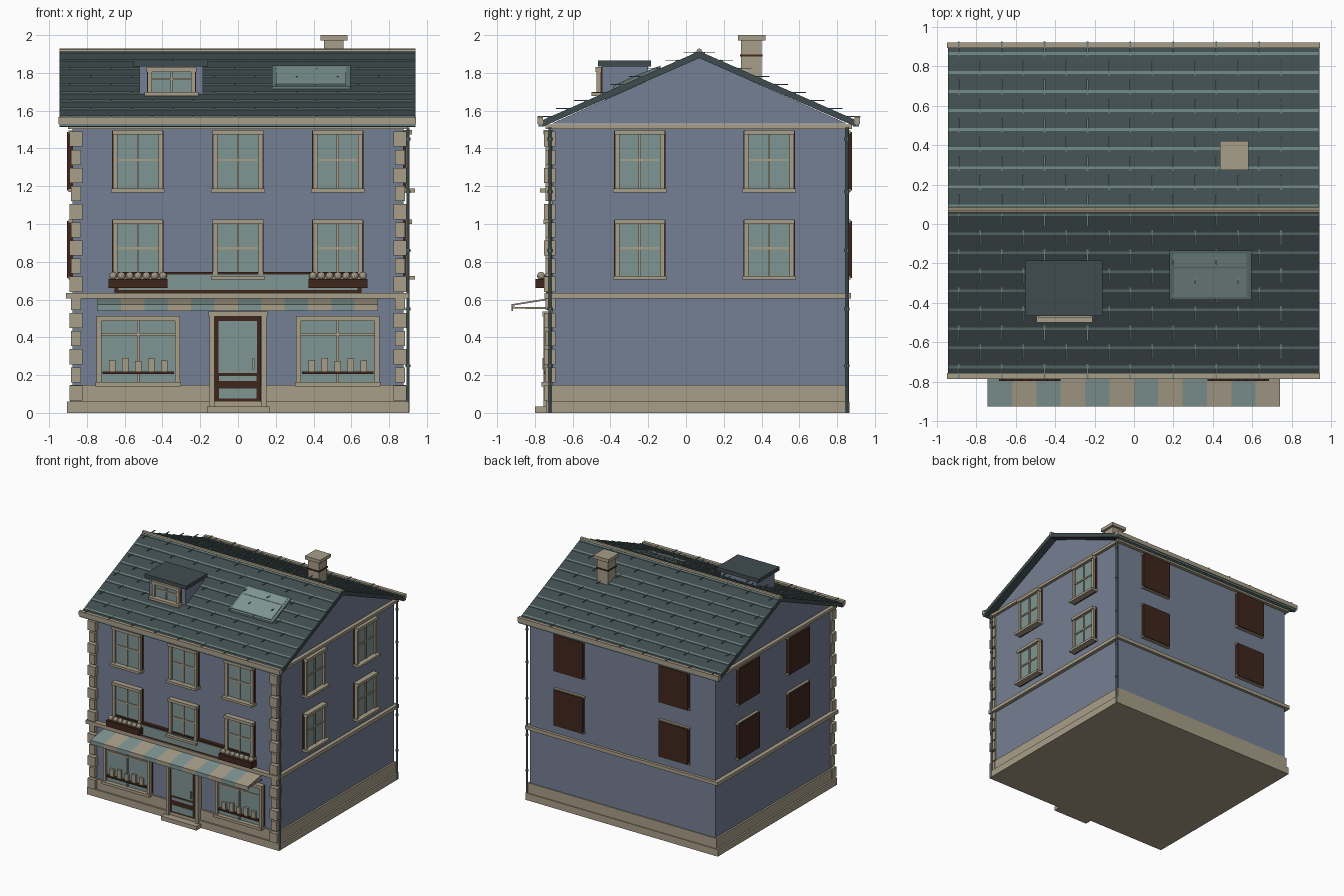
import bpy, bmesh, math
from mathutils import Matrix, Vector

if "Cube" in bpy.data.objects:
    bpy.data.objects.remove(bpy.data.objects["Cube"])

def lin(c):
    return c / 12.92 if c <= 0.04045 else ((c + 0.055) / 1.055) ** 2.4

def material(name, r, g, b):
    m = bpy.data.materials.new(name)
    m.diffuse_color = (lin(r), lin(g), lin(b), 1)
    m.use_nodes = True
    m.node_tree.nodes["Principled BSDF"].inputs["Base Color"].default_value = m.diffuse_color
    return m

WALL = material("blue grey render", 0.46, 0.50, 0.58)
STONE = material("tan stone", 0.66, 0.62, 0.535)
SLATE = material("dark slate", 0.25, 0.30, 0.31)
GLASS = material("pale teal glass", 0.50, 0.59, 0.58)
TRIM = material("teal trim", 0.41, 0.50, 0.49)
BROWN = material("dark brown wood", 0.25, 0.15, 0.11)

def finish(name, bm, *mats):
    bmesh.ops.recalc_face_normals(bm, faces=bm.faces[:])
    me = bpy.data.meshes.new(name)
    bm.to_mesh(me)
    bm.free()
    for m in mats:
        me.materials.append(m)
    ob = bpy.data.objects.new(name, me)
    bpy.context.collection.objects.link(ob)
    return ob

def boxes(name, mat, items):
    """items: (x0, x1, y0, y1, z0, z1)"""
    bm = bmesh.new()
    for x0, x1, y0, y1, z0, z1 in items:
        mx = Matrix.Translation(((x0 + x1) / 2, (y0 + y1) / 2, (z0 + z1) / 2)) @ \
            Matrix.Diagonal((abs(x1 - x0), abs(y1 - y0), abs(z1 - z0), 1))
        bmesh.ops.create_cube(bm, size=1, matrix=mx)
    return finish(name, bm, mat)

def prisms(name, mat, items):
    """items: (yz profile, x0, x1)"""
    bm = bmesh.new()
    for pts, x0, x1 in items:
        a = [bm.verts.new((x0, y, z)) for y, z in pts]
        b = [bm.verts.new((x1, y, z)) for y, z in pts]
        bm.faces.new(a)
        bm.faces.new(b[::-1])
        for i in range(len(a)):
            j = (i + 1) % len(a)
            bm.faces.new((a[i], a[j], b[j], b[i]))
    return finish(name, bm, mat)

XW, YF, YB, YC = 0.875, -0.71, 0.85, 0.07

def on(face, u0, u1, z0, z1, d0, d1):
    """box on a wall: u along the wall, d outward from it"""
    if face == "front":
        return (u0, u1, YF - d1, YF - d0, z0, z1)
    if face == "back":
        return (u0, u1, YB + d0, YB + d1, z0, z1)
    if face == "right":
        return (XW + d0, XW + d1, u0, u1, z0, z1)
    return (-XW - d1, -XW - d0, u0, u1, z0, z1)

# walls, gables, plinth, string course, cornice
boxes("walls", WALL, [(-XW, XW, YF, YB, 0.05, 1.525)])
prisms("gable_walls", WALL, [([(YF, 1.532), (YB, 1.532), (YC, 1.88)], -XW, XW)])
boxes("plinth", STONE, [(-0.905, 0.905, -0.74, 0.865, 0, 0.06),
                        (-0.89, 0.89, -0.725, 0.858, 0.06, 0.147)])
boxes("string_course", STONE, [(-0.91, 0.905, -0.75, 0.873, 0.605, 0.635)])
boxes("cornice", STONE, [(-0.9, 0.9, -0.745, 0.88, 1.503, 1.527)])

# corner stones on the front
q = []
for i in range(15):
    z, w = 0.065 + i * 0.096, 0.008 * (i % 2)
    for s in (-1, 1):
        q.append((s * (0.893 - w), s * (0.822 + w), -0.752 + w, YF + 0.02, z, z + 0.08))
boxes("corner_stones", STONE, q)

# roof
def rz(y):
    return 1.915 - 0.44 * abs(y - YC)

E0, E1 = -0.76, 0.90
prisms("roof", SLATE, [([(E0, rz(E0)), (YC, rz(YC)), (E1, rz(E1)), (E1, rz(E1) - 0.035),
                         (YC, rz(YC) - 0.037), (E0, rz(E0) - 0.035)], -0.945, 0.94)])
rows, ticks = [], []
for s in (-1, 1):
    for k in range(9):
        y = YC + s * (0.795 - 0.0965 * k)
        a, b = y - 0.007, y + 0.007
        rows.append(([(a, rz(a) - 0.01), (b, rz(b) - 0.01), (b, rz(b) + 0.005),
                      (a, rz(a) + 0.005)], -0.94, 0.935))
        x = -0.89 + 0.11 * (k % 2)
        while x < 0.75:
            ticks.append((x - 0.004, x + 0.004, y - s * 0.03, y + s * 0.06,
                          rz(y) + 0.002, rz(y) + 0.007))
            x += 0.218
prisms("slate_course_lines", TRIM, rows)
boxes("slate_joints", TRIM, ticks)
bm = bmesh.new()
bmesh.ops.create_cone(bm, cap_ends=True, segments=8, radius1=0.015, radius2=0.015, depth=1.885,
                      matrix=Matrix.Translation((-0.0025, YC, 1.914)) @ Matrix.Rotation(math.pi / 2, 4, 'Y'))
finish("ridge_cap", bm, STONE)
boxes("fascia", STONE, [(-0.95, 0.943, -0.787, -0.757, 1.53, 1.566),
                        (-0.95, 0.943, 0.893, 0.922, 1.53, 1.566)])
boxes("gutters", TRIM, [(-0.945, 0.94, -0.78, -0.75, 1.515, 1.53),
                        (-0.945, 0.94, 0.885, 0.915, 1.515, 1.53)])

# downpipes on the right corners
bm = bmesh.new()
for y in (-0.72, 0.853):
    bmesh.ops.create_cone(bm, cap_ends=True, segments=10, radius1=0.009, radius2=0.009, depth=1.51,
                          matrix=Matrix.Translation((0.9, y, 0.757)))
    for z in (0.25, 0.55, 0.86, 1.17, 1.45):
        bmesh.ops.create_cone(bm, cap_ends=True, segments=10, radius1=0.013, radius2=0.013, depth=0.014,
                              matrix=Matrix.Translation((0.9, y, z)))
finish("downpipes", bm, TRIM)

# chimney
boxes("chimney", STONE, [(0.455, 0.558, 0.292, 0.4, 1.7, 1.975), (0.437, 0.58, 0.275, 0.42, 1.972, 2.0)])
boxes("chimney_band", BROWN, [(0.45, 0.563, 0.287, 0.405, 1.886, 1.897)])

# dormer
boxes("dormer_walls", WALL, [(-0.522, -0.184, -0.445, -0.2, 1.66, 1.84)])
boxes("dormer_roof", SLATE, [(-0.553, -0.16, -0.467, -0.185, 1.835, 1.866)])
boxes("dormer_backing", BROWN, [(-0.483, -0.222, -0.453, -0.44, 1.69, 1.83)])
boxes("dormer_glass", GLASS, [(-0.475, -0.23, -0.459, -0.45, 1.69, 1.82)])
boxes("dormer_frame", STONE, [(-0.48, -0.455, -0.475, -0.45, 1.69, 1.825), (-0.25, -0.225, -0.475, -0.45, 1.69, 1.825),
                              (-0.485, -0.22, -0.478, -0.45, 1.805, 1.83), (-0.495, -0.21, -0.5, -0.45, 1.678, 1.7),
                              (-0.358, -0.347, -0.468, -0.45, 1.69, 1.82), (-0.46, -0.24, -0.467, -0.45, 1.762, 1.772)])

# skylight lying on the front slope
def slope(y0, y1, lo, hi):
    return [(y0, rz(y0) + lo), (y1, rz(y1) + lo), (y1, rz(y1) + hi), (y0, rz(y0) + hi)]
prisms("skylight_frame", TRIM, [(slope(-0.385, -0.135, -0.01, 0.014), 0.18, 0.595)])
prisms("skylight_glass", GLASS, [(slope(-0.37, -0.225, 0.01, 0.019), 0.2, 0.572),
                                 (slope(-0.215, -0.15, 0.01, 0.016), 0.2, 0.572)])

# windows: wood backing, glass, stone bars, lintel and sill
backing, glass, bars = [], [], []
def window(face, u, z0, z1, w=0.136):
    if face in ("back", "left"):  # closed wooden panels
        backing.append(on(face, u - w, u + w, z0 + 0.01, z1 - 0.01, -0.01, 0.03))
        for za in (z0, z1 - 0.02):
            bars.append(on(face, u - w - 0.006, u + w + 0.006, za + 0.002, za + 0.018, -0.01, 0.022))
        return
    zm, t = z0 + (z1 - z0) * 0.52, 0.024
    backing.append(on(face, u - w, u + w, z0, z1 - 0.004, -0.01, 0.014))
    glass.append(on(face, u - w + 0.015, u + w - 0.015, z0 + 0.01, z1 - 0.01, 0, 0.019))
    for s in (-1, 1):
        bars.append(on(face, u + s * (w - 0.004), u + s * (w - 0.004 - t), z0, z1, 0, 0.034))
    bars.append(on(face, u - 0.006, u + 0.006, z0, z1, 0, 0.027))
    bars.append(on(face, u - w + 0.01, u + w - 0.01, zm - 0.006, zm + 0.006, 0, 0.026))
    bars.append(on(face, u - w + 0.002, u + w - 0.002, z1 - 0.024, z1, 0, 0.045))
    bars.append(on(face, u - w - 0.006, u + w + 0.006, z0, z0 + 0.02, 0, 0.062))

for face, us in (("front", (-0.53, 0, 0.528)), ("right", (-0.245, 0.44)),
                 ("back", (-0.495, 0.495)), ("left", (-0.24, 0.435))):
    for u in us:
        window(face, u, 1.168, 1.497)
        window(face, u, 0.705, 1.025)

# shop windows with shelf and goods
shelf = []
for s in (-1, 1):
    c = s * 0.528
    backing.append(on("front", c - 0.222, c + 0.222, 0.145, 0.512, 0, 0.016))
    glass.append(on("front", c - 0.205, c + 0.205, 0.16, 0.50, 0, 0.021))
    for e in (-1, 1):
        bars.append(on("front", c + e * 0.22, c + e * 0.195, 0.145, 0.512, 0, 0.04))
    bars += [on("front", c - 0.222, c + 0.222, 0.487, 0.513, 0, 0.043),
             on("front", c - 0.226, c + 0.226, 0.14, 0.163, 0, 0.055),
             on("front", c - 0.006, c + 0.006, 0.15, 0.5, 0, 0.03),
             on("front", c - 0.2, c + 0.2, 0.41, 0.422, 0, 0.029)]
    shelf.append(on("front", c - 0.19, c + 0.19, 0.205, 0.219, 0, 0.045))
    for i, h in enumerate((0.06, 0.072, 0.055, 0.07, 0.058)):
        u = c - 0.138 + i * 0.069
        bars.append(on("front", u - 0.018, u + 0.018, 0.219, 0.219 + h, 0.015, 0.04))
boxes("shop_shelves", BROWN, shelf)

# door, surround and step
boxes("door", BROWN, [on("front", -0.125, 0.123, 0.04, 0.515, 0, 0.03)])
glass += [on("front", -0.103, 0.1, 0.21, 0.487, 0, 0.035), on("front", -0.1, 0.098, 0.17, 0.195, 0, 0.035),
          on("front", -0.1, 0.098, 0.075, 0.13, 0, 0.035)]
boxes("door_surround", STONE, [on("front", -0.152, -0.124, 0.03, 0.53, 0, 0.045),
                               on("front", 0.124, 0.152, 0.03, 0.53, 0, 0.045),
                               on("front", -0.155, 0.155, 0.51, 0.537, 0, 0.05),
                               on("front", 0.078, 0.088, 0.23, 0.29, 0.03, 0.05)])
boxes("door_step", STONE, [(-0.165, 0.168, -0.8, YF, 0, 0.035)])

# sign board
boxes("sign_board", BROWN, [on("front", -0.655, 0.655, 0.63, 0.747, 0, 0.03)])
boxes("sign_panel", GLASS, [on("front", -0.632, 0.632, 0.65, 0.733, 0, 0.036)])
boxes("window_backing", BROWN, backing)
boxes("window_glass", GLASS, glass)
boxes("window_frames", STONE, bars)

# flower boxes
boxes("flower_boxes", BROWN, [(s * 0.373, s * 0.685, -0.797, -0.73, 0.66, 0.71) for s in (-1, 1)])
bm = bmesh.new()
for s in (-1, 1):
    for i in range(7):
        bmesh.ops.create_icosphere(bm, subdivisions=2, radius=0.022, matrix=Matrix.Translation(
            (s * 0.529 - 0.132 + i * 0.044, -0.767, 0.725)))
finish("flowers", bm, STONE)

# striped awning with valance and side arms
n, x0, w = 12, -0.743, 0.1237
prof = [(-0.73, 0.607), (-0.925, 0.575), (-0.925, 0.54), (-0.917, 0.54), (-0.917, 0.568), (-0.73, 0.598)]
for name, mat, k in (("awning_teal_stripes", GLASS, 0), ("awning_tan_stripes", STONE, 1)):
    prisms(name, mat, [(prof, x0 + i * w, x0 + (i + 1) * w) for i in range(k, n, 2)])
prisms("awning_arms", STONE, [([(-0.72, 0.55), (-0.72, 0.56), (-0.915, 0.562), (-0.915, 0.552)], x, x + 0.01)
                              for x in (-0.735, 0.722)])
